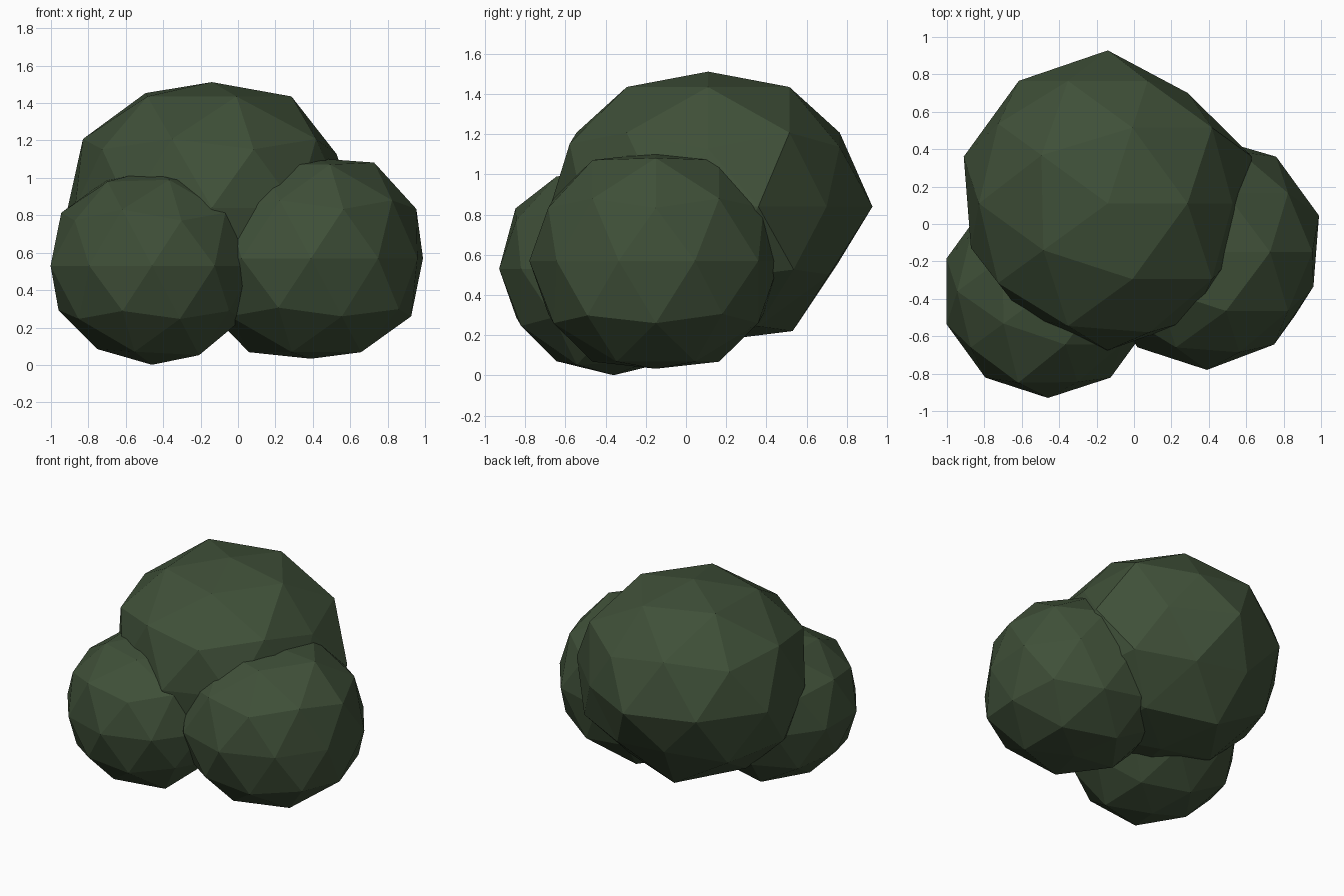
import bpy, bmesh
from math import cos, sin, radians, sqrt
from mathutils import Vector

if "Cube" in bpy.data.objects:
    bpy.data.objects.remove(bpy.data.objects["Cube"])

leaf = bpy.data.materials.new("leaf_green")
leaf.diffuse_color = (0.05, 0.08, 0.04, 1)
leaf.use_nodes = True
leaf.node_tree.nodes["Principled BSDF"].inputs["Base Color"].default_value = leaf.diffuse_color


def clump(name, centre, radius, half_height, nudges):
    """Squashed icosphere; nudges are (azimuth, unit height, radial factor)."""
    bm = bmesh.new()
    bmesh.ops.create_icosphere(bm, subdivisions=2, radius=1)
    bm.verts.ensure_lookup_table()
    for az, h, f in nudges:
        r, a = sqrt(1 - h * h), radians(az)
        d = Vector((r * cos(a), r * sin(a), h))
        v = min(bm.verts, key=lambda p: (p.co.normalized() - d).length)
        v.co *= f
    bmesh.ops.scale(bm, vec=(radius, radius, half_height), verts=bm.verts)
    bmesh.ops.translate(bm, vec=centre, verts=bm.verts)
    me = bpy.data.meshes.new(name)
    bm.to_mesh(me)
    bm.free()
    me.materials.append(leaf)
    ob = bpy.data.objects.new(name, me)
    bpy.context.collection.objects.link(ob)


# large rear clump
clump("bush_rear_clump", (-0.14, 0.11, 0.84), 0.81, 0.70, [
    (0, 1, 0.96), (0, -1, 0.96), (90, 0, 1.01), (54, 0, 0.90),
    (198, 0, 0.95), (234, 0, 0.93), (270, 0, 0.97), (0, 0.447, 0.92),
    (72, 0.447, 0.95), (72, -0.526, 0.92), (108, -0.447, 0.93), (108, -0.851, 1.04),
    (342, 0, 0.93), (306, 0, 0.95), (144, 0.851, 1.03)])

# right clump
clump("bush_right_clump", (0.39, -0.15, 0.57), 0.63, 0.59, [
    (0, 1, 0.91), (0, -1, 0.91), (342, 0, 0.95), (306, 0, 0.97),
    (90, 0, 0.98), (324, -0.447, 1.03), (0, 0.851, 1.02)])

# front left clump
clump("bush_left_clump", (-0.46, -0.36, 0.53), 0.57, 0.54, [
    (0, -1, 0.98), (0, 1, 0.95), (252, 0.526, 1.06), (180, -0.526, 0.98),
    (324, -0.851, 1.04), (180, -0.851, 0.97), (216, 0.851, 0.98)])
